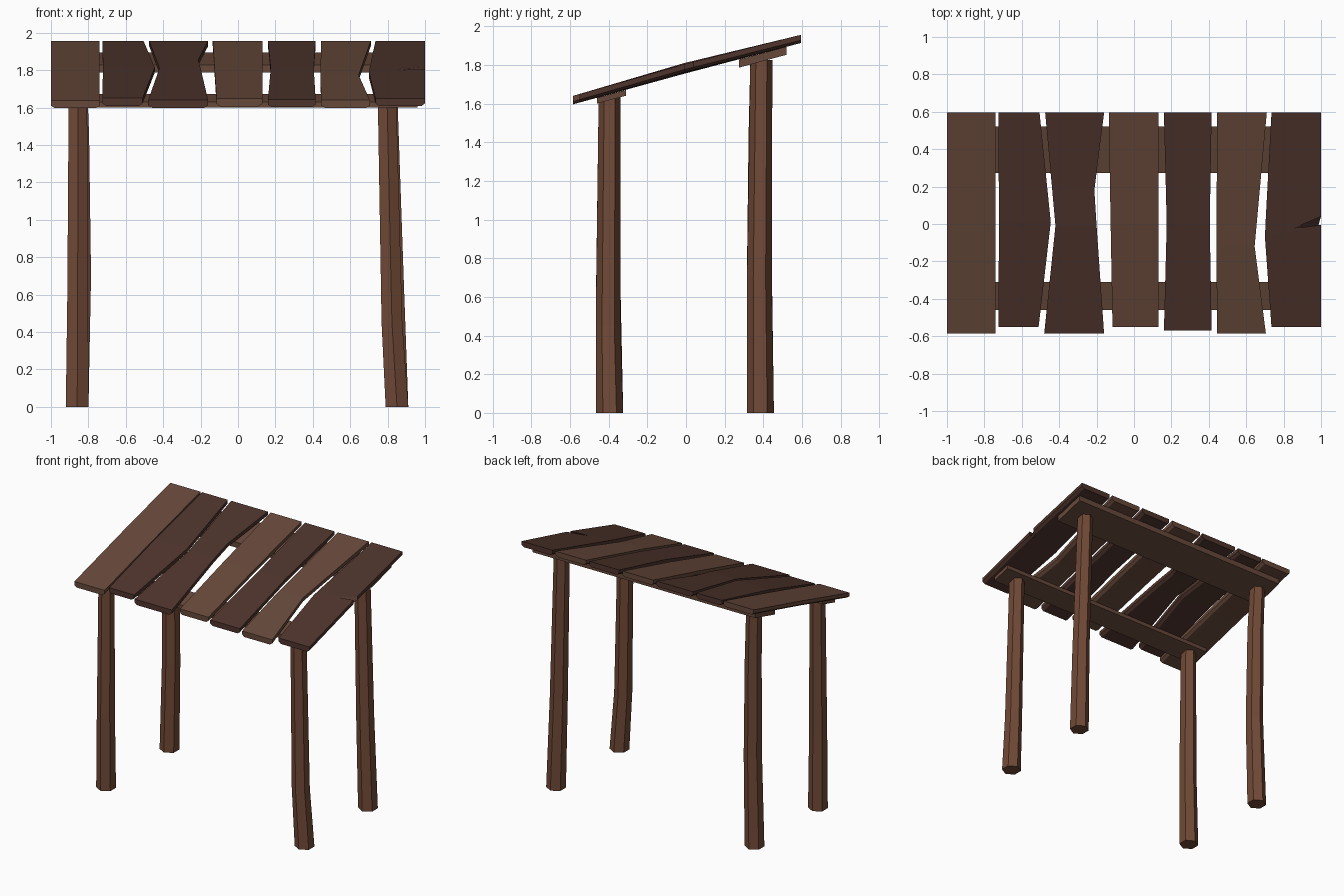
import bpy, bmesh, math

if "Cube" in bpy.data.objects:
    bpy.data.objects.remove(bpy.data.objects["Cube"])


def material(name, rgb):
    m = bpy.data.materials.new(name)
    m.diffuse_color = (*rgb, 1)
    m.use_nodes = True
    m.node_tree.nodes["Principled BSDF"].inputs["Base Color"].default_value = m.diffuse_color
    return m


LIGHT = material("light_wood", (0.135, 0.066, 0.043))
DARK = material("dark_wood", (0.076, 0.034, 0.025))
POST = material("post_wood", (0.165, 0.068, 0.038))


def loft(name, rings, mat):
    """Skin a list of equal-length rings and cap both ends."""
    bm = bmesh.new()
    rows = [[bm.verts.new(p) for p in ring] for ring in rings]
    n = len(rows[0])
    for a, b in zip(rows, rows[1:]):
        for i in range(n):
            j = (i + 1) % n
            bm.faces.new((a[i], a[j], b[j], b[i]))
    bm.faces.new(rows[0])
    bm.faces.new(rows[-1])
    bmesh.ops.recalc_face_normals(bm, faces=bm.faces)
    me = bpy.data.meshes.new(name)
    bm.to_mesh(me)
    bm.free()
    me.materials.append(mat)
    ob = bpy.data.objects.new(name, me)
    bpy.context.collection.objects.link(ob)
    return ob


def roof_z(y, bow=0.0):
    return 1.637 + (y + 0.59) * 0.2695 + bow * max(0, 1 - abs(y + 0.05) / 0.6)


def plank(name, rows, bow, mat):
    # each row: left x, left y, right x, right y, optional lower right x
    rings = []
    for xl, yl, xr, yr, *low in rows:
        xb = low[0] if low else xr
        zl, zr = roof_z(yl, bow), roof_z(yr, bow)
        rings.append([(xl, yl, zl), (xr, yr, zr), (xb, yr, zr - 0.028),
                      (xb - 0.02, yr, zr - 0.042), (xl + 0.02, yl, zl - 0.042),
                      (xl, yl, zl - 0.028)])
    loft(name, rings, mat)


def level(*rows):
    return [(xl, y, xr, y) for y, xl, xr in rows]


# Roof planks, left to right
planks = [
    (level((-0.585, -1, -0.74), (0, -1, -0.74), (0.595, -1, -0.74)), 0.004, LIGHT),
    (level((-0.55, -0.725, -0.51), (0.01, -0.722, -0.445), (0.595, -0.725, -0.505)), 0.018, DARK),
    (level((-0.585, -0.48, -0.16), (-0.01, -0.42, -0.2), (0.18, -0.437, -0.212),
           (0.595, -0.475, -0.16)), 0.018, DARK),
    (level((-0.55, -0.115, 0.13), (0, -0.125, 0.13), (0.595, -0.135, 0.13)), 0.006, LIGHT),
    (level((-0.57, 0.16, 0.415), (0, 0.175, 0.405), (0.595, 0.16, 0.415)), 0.012, DARK),
    (level((-0.585, 0.445, 0.705), (-0.12, 0.44, 0.645), (0.595, 0.445, 0.71)), 0.012, LIGHT),
    # last plank has a split in its right edge
    ([(0.735, -0.55, 1, -0.55), (0.7, -0.07, 1, -0.005), (0.702, -0.025, 0.85, -0.025, 0.98),
      (0.705, 0.04, 1, 0.04), (0.735, 0.595, 1, 0.595)], 0.012, DARK),
]
for i, (rows, bow, mat) in enumerate(planks, 1):
    plank(f"roof_plank_{i}", rows, bow, mat)


# Cross beams under the planks
def beam(name, y0, y1, t):
    def end(x):
        a, b = roof_z(y0) - 0.041, roof_z(y1) - 0.041
        return [(x, y0, a), (x, y1, b), (x, y1, b - t), (x, y0, a - t)]
    loft(name, [end(-0.96), end(0.96)], LIGHT)


beam("front_beam", -0.46, -0.31, 0.03)
beam("back_beam", 0.273, 0.52, 0.042)


# Crooked six-sided posts: z, centre x, centre y, radius
def post(name, path):
    rings = []
    for z, x, y, r in path:
        rings.append([(x + r * math.sin(k * math.pi / 3), y + r * math.cos(k * math.pi / 3), z)
                      for k in range(6)])
    loft(name, rings, POST)


post("front_left_post", [(0, -0.86, -0.395, 0.07), (0.6, -0.857, -0.402, 0.064),
                         (1.635, -0.856, -0.395, 0.057)])
post("front_right_post", [(0, 0.85, -0.395, 0.07), (0.45, 0.823, -0.403, 0.064),
                          (1.635, 0.797, -0.395, 0.057)])
post("back_left_post", [(0, -0.86, 0.385, 0.07), (0.7, -0.842, 0.38, 0.065),
                        (1.45, -0.848, 0.384, 0.06), (1.825, -0.86, 0.39, 0.057)])
post("back_right_post", [(0, 0.85, 0.385, 0.07), (0.7, 0.83, 0.38, 0.064),
                         (1.825, 0.797, 0.39, 0.057)])
